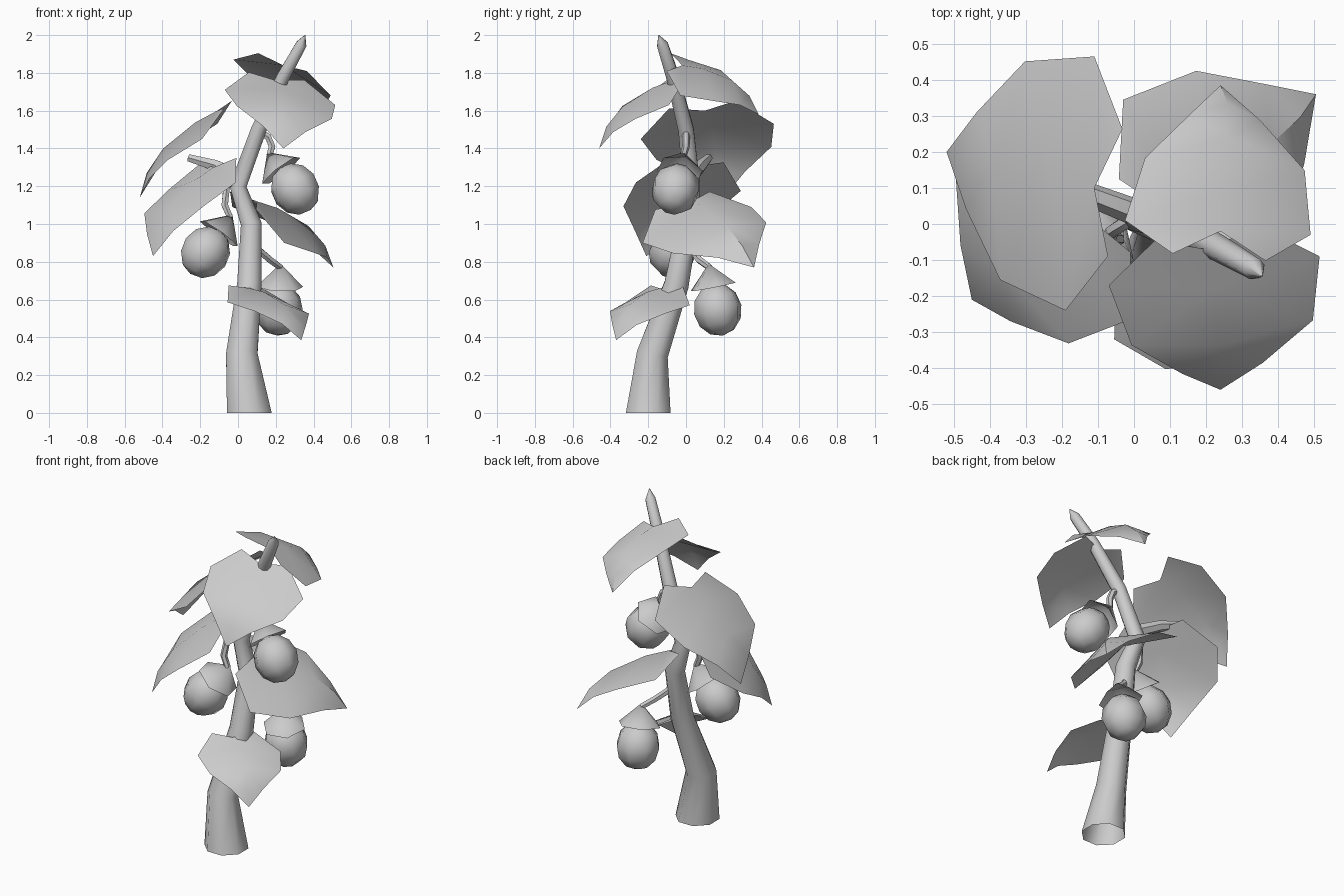
import bpy
import bmesh
import math
from mathutils import Vector

cube = bpy.data.objects.get("Cube")
if cube:
    bpy.data.objects.remove(cube, do_unlink=True)

grey = bpy.data.materials.new("plain_grey")
grey.use_nodes = True
GREY = (0.6, 0.6, 0.6, 1.0)
grey.diffuse_color = GREY
grey.node_tree.nodes["Principled BSDF"].inputs["Base Color"].default_value = GREY


def finish(bm, name, angle):
    """Turn a bmesh into a smooth shaded, coloured object."""
    mesh = bpy.data.meshes.new(name)
    bm.to_mesh(mesh)
    bm.free()
    mesh.materials.append(grey)
    obj = bpy.data.objects.new(name, mesh)
    bpy.context.collection.objects.link(obj)
    bpy.ops.object.select_all(action="DESELECT")
    obj.select_set(True)
    bpy.context.view_layer.objects.active = obj
    bpy.ops.object.shade_smooth_by_angle(angle=math.radians(angle))
    return obj


def tube(name, path, sides, flat_start=False, cap_end=False):
    """Sweep a ring along a path of (x, y, z, radius)."""
    bm = bmesh.new()
    points = [Vector(p[:3]) for p in path]
    rings = []
    for i, centre in enumerate(points):
        before, after = points[max(i - 1, 0)], points[min(i + 1, len(points) - 1)]
        along = (after - before).normalized()
        if flat_start and i == 0:
            along = Vector((0, 0, 1))
        helper = Vector((0, 1, 0)) if abs(along.y) < 0.9 else Vector((1, 0, 0))
        side = helper.cross(along).normalized()
        up = along.cross(side)
        ring = []
        for k in range(sides):
            a = math.tau * (k + 0.5) / sides
            offset = side * math.cos(a) + up * math.sin(a)
            ring.append(bm.verts.new(centre + offset * path[i][3]))
        rings.append(ring)
    for low, high in zip(rings, rings[1:]):
        for k in range(sides):
            n = (k + 1) % sides
            bm.faces.new((low[k], low[n], high[n], high[k]))
    if cap_end:
        bm.faces.new(rings[-1])
    return finish(bm, name, 50)


# Heart shaped outline shared by all leaves: (along midrib, across, lift)
OUTLINE = [(-0.09, 0.5, 0), (0.2, 1.0, 0), (0.54, 0.86, 0.056), (0.79, 0.38, 0.045)]
# Arched midrib: (along, lift)
MIDRIB = [(0, 0), (0.2, 0.045), (0.55, 0.08), (0.8, 0.06)]


def leaf(name, base, tip, left, right):
    """Stretch the outline between a base, a tip and the widest side points."""
    base, tip, left, right = map(Vector, (base, tip, left, right))
    normal = (tip - base).cross(left - right).normalized()
    if normal.z < 0:
        normal.negate()

    def rib(u):
        return base.lerp(tip, u)

    bm = bmesh.new()
    middle = [bm.verts.new(rib(u) + normal * lift) for u, lift in MIDRIB]
    point = bm.verts.new(tip)
    for widest in (left, right):
        across = widest - rib(OUTLINE[1][0])
        edge = [bm.verts.new(rib(u) + across * v + normal * lift) for u, v, lift in OUTLINE]
        for i in range(len(edge) - 1):
            bm.faces.new((middle[i], edge[i], edge[i + 1], middle[i + 1]))
        bm.faces.new((middle[-1], edge[-1], point))
    bmesh.ops.recalc_face_normals(bm, faces=bm.faces)
    if sum(f.normal.z for f in bm.faces) < 0:
        bmesh.ops.reverse_faces(bm, faces=bm.faces)
    return finish(bm, name, 40)


def fruit(name, apex, centre, stem):
    """A round fruit hanging below a conical cap on a curved stem."""
    apex, centre = Vector(apex), Vector(centre)
    axis = (centre - apex).normalized()
    turn = axis.to_track_quat("Z", "Y").to_matrix().to_4x4()

    bm = bmesh.new()
    bmesh.ops.create_uvsphere(bm, u_segments=8, v_segments=6, radius=0.13)
    for v in bm.verts:
        v.co.z *= 1.08
        v.co = centre + turn @ v.co
    finish(bm, name, 60)

    bm = bmesh.new()
    top = bm.verts.new(apex)
    rim = []
    for k in range(6):
        a = math.tau * k / 6
        local = Vector((0.127 * math.cos(a), 0.127 * math.sin(a), 0.125))
        rim.append(bm.verts.new(apex + turn @ local))
    for k in range(6):
        bm.faces.new((top, rim[(k + 1) % 6], rim[k]))
    finish(bm, name + "_cap", 60)
    tube(name + "_stem", [p + (0.02,) for p in stem] + [tuple(apex + axis * 0.02) + (0.018,)], 6)


# Bent, tapering trunk with an open foot and a pointed top
tube("trunk", [
    (0.06, -0.20, 0, 0.128), (0.02, -0.178, 0.31, 0.09),
    (0.06, -0.05, 0.68, 0.07), (0.07, 0.01, 1.0, 0.059),
    (0, 0.03, 1.2, 0.049), (0.11, 0, 1.5, 0.044),
    (0.24, -0.07, 1.78, 0.037), (0.335, -0.125, 1.95, 0.031),
    (0.355, -0.145, 2.0, 0.002),
], 8, flat_start=True)

# Short bare side branch
tube("side_branch", [(0.01, 0.03, 1.25, 0.038), (-0.12, 0.08, 1.31, 0.033),
                     (-0.26, 0.12, 1.35, 0.022)], 6, cap_end=True)

# Leaves: base, tip, widest point on each side
leaf("upper_right_leaf", (-0.11, 0.1, 1.6), (-0.52, 0.2, 1.14),
     (-0.11, 0.465, 1.53), (-0.19, -0.24, 1.45))
leaf("middle_right_leaf", (-0.13, 0.02, 1.3), (-0.45, -0.21, 0.83),
     (-0.375, 0.29, 1.175), (-0.01, -0.265, 1.22))
leaf("middle_left_leaf", (0.1, 0.03, 1.12), (0.505, 0.36, 0.77),
     (-0.03, 0.345, 1.09), (0.245, -0.23, 0.9))
leaf("top_front_leaf", (0.2, -0.07, 1.76), (0.24, -0.46, 1.4),
     (-0.07, -0.17, 1.71), (0.515, -0.09, 1.63))
leaf("top_back_leaf", (0.24, -0.02, 1.84), (0.24, 0.385, 1.58),
     (-0.025, 0.01, 1.87), (0.49, -0.03, 1.68))
leaf("lower_front_leaf", (0.06, -0.14, 0.66), (0.335, -0.37, 0.385),
     (-0.055, -0.32, 0.585), (0.28, 0.02, 0.57))

# Hanging fruits: cap apex, fruit centre, stem path
fruit("left_fruit", (0.155, -0.01, 1.38), (0.302, -0.055, 1.185),
      [(0.1, 0, 1.5), (0.16, 0, 1.46), (0.18, 0, 1.41)])
fruit("right_fruit", (-0.03, -0.04, 1.05), (-0.172, -0.07, 0.85),
      [(0, 0.02, 1.25), (-0.06, -0.02, 1.2), (-0.07, -0.04, 1.1)])
fruit("back_fruit", (0.225, 0.12, 0.79), (0.215, 0.168, 0.547),
      [(0.07, 0, 0.95), (0.1, 0.03, 0.87), (0.17, 0.07, 0.81)])
